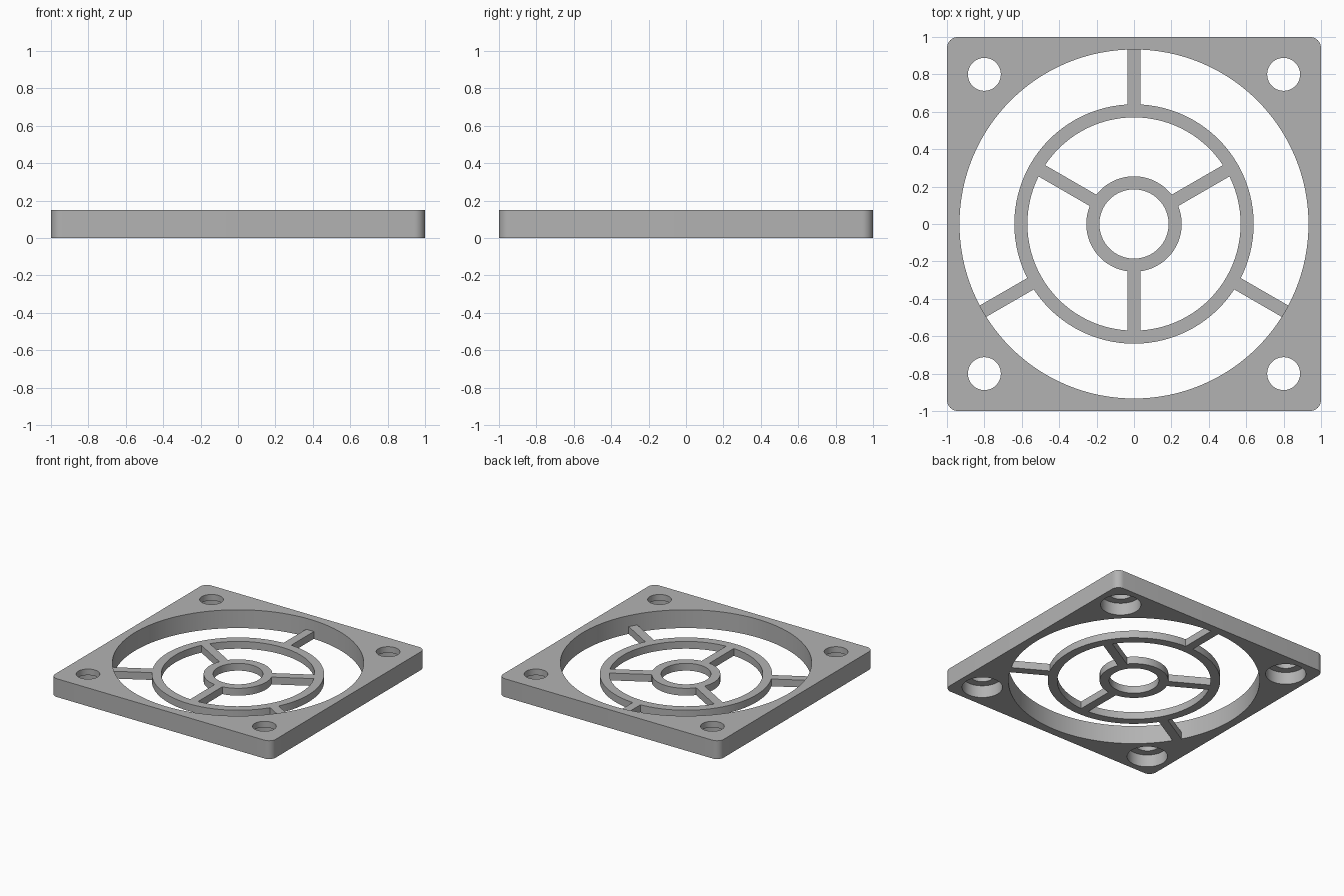
import bpy
import bmesh
from math import cos, sin, pi, radians

HEIGHT = 0.15        # frame thickness
GRILLE = 0.06        # thickness of rings and spokes
STEP = 0.10          # depth of the screw head recesses
OPENING = 0.933      # radius of the airflow opening
HUB = (0.185, 0.255)
RING = (0.57, 0.64)
SPOKE = 0.07

default = bpy.data.objects.get("Cube")
if default:
    bpy.data.objects.remove(default, do_unlink=True)

grey = bpy.data.materials.new("plain grey")
grey.use_nodes = True
colour = (0.45, 0.45, 0.45, 1)
grey.diffuse_color = colour
grey.node_tree.nodes["Principled BSDF"].inputs["Base Color"].default_value = colour


def make_object(name, bm):
    bmesh.ops.recalc_face_normals(bm, faces=bm.faces)
    mesh = bpy.data.meshes.new(name)
    bm.to_mesh(mesh)
    bm.free()
    mesh.materials.append(grey)
    obj = bpy.data.objects.new(name, mesh)
    bpy.context.collection.objects.link(obj)
    return obj


def circle(radius, count, cx=0, cy=0):
    return [(cx + radius * cos(2 * pi * i / count),
             cy + radius * sin(2 * pi * i / count)) for i in range(count)]


def prism(name, outline, low, high):
    """Extrude a flat outline from low to high."""
    bm = bmesh.new()
    face = bm.faces.new([bm.verts.new((x, y, low)) for x, y in outline])
    top = bmesh.ops.extrude_face_region(bm, geom=[face])["geom"]
    verts = [v for v in top if isinstance(v, bmesh.types.BMVert)]
    bmesh.ops.translate(bm, verts=verts, vec=(0, 0, high - low))
    return make_object(name, bm)


def tube(name, inner, outer, count=96):
    """Flat ring with a rectangular section."""
    bm = bmesh.new()
    section = [(inner, 0), (outer, 0), (outer, GRILLE), (inner, GRILLE)]
    loops = [[bm.verts.new((x, y, z)) for x, y in circle(r, count)]
             for r, z in section]
    for k, a in enumerate(loops):
        b = loops[(k + 1) % len(loops)]
        for i in range(count):
            j = (i + 1) % count
            bm.faces.new((a[i], a[j], b[j], b[i]))
    return make_object(name, bm)


def smooth(obj):
    bpy.ops.object.select_all(action='DESELECT')
    obj.select_set(True)
    bpy.context.view_layer.objects.active = obj
    bpy.ops.object.shade_smooth_by_angle(angle=radians(30))


# Square frame with rounded corners
corner = 0.06
outline = []
for quarter in range(4):
    mid = pi / 4 + quarter * pi / 2
    sx = 1 if cos(mid) > 0 else -1
    sy = 1 if sin(mid) > 0 else -1
    for step in range(9):
        a = quarter * pi / 2 + step / 8 * pi / 2
        outline.append((sx * (1 - corner) + corner * cos(a),
                        sy * (1 - corner) + corner * sin(a)))
frame = prism("frame", outline, 0, HEIGHT)

# Airflow opening, screw holes and recesses under them
cutters = [prism("opening_cutter", circle(OPENING, 128), -0.1, 0.3)]
for sx in (-1, 1):
    for sy in (-1, 1):
        x, y = sx * 0.8, sy * 0.8
        cutters.append(prism("hole_cutter", circle(0.088, 48, x, y), -0.1, 0.3))
        cutters.append(prism("recess_cutter", circle(0.15, 48, x, y), -0.1, STEP))
for cutter in cutters:
    cutter.hide_render = True
    mod = frame.modifiers.new("cut", 'BOOLEAN')
    mod.operation = 'DIFFERENCE'
    mod.solver = 'EXACT'
    mod.object = cutter
bpy.context.view_layer.update()
evaluated = frame.evaluated_get(bpy.context.evaluated_depsgraph_get())
cut_mesh = bpy.data.meshes.new_from_object(evaluated)
frame.modifiers.clear()
frame.data = cut_mesh
for cutter in cutters:
    bpy.data.objects.remove(cutter, do_unlink=True)
smooth(frame)

# Grille rings
smooth(tube("hub_ring", *HUB))
smooth(tube("middle_ring", *RING))


# Three spokes inside the middle ring, three outside between them
def spoke(name, angle, start, end):
    w = SPOKE / 2
    obj = prism(name, [(start, -w), (end, -w), (end, w), (start, w)], 0, GRILLE)
    obj.rotation_euler.z = radians(angle)


for n in range(3):
    spoke(f"inner_spoke_{n + 1}", 30 + 120 * n, HUB[1] - 0.02, RING[0] + 0.02)
    spoke(f"outer_spoke_{n + 1}", 90 + 120 * n, RING[1] - 0.02, OPENING + 0.01)
